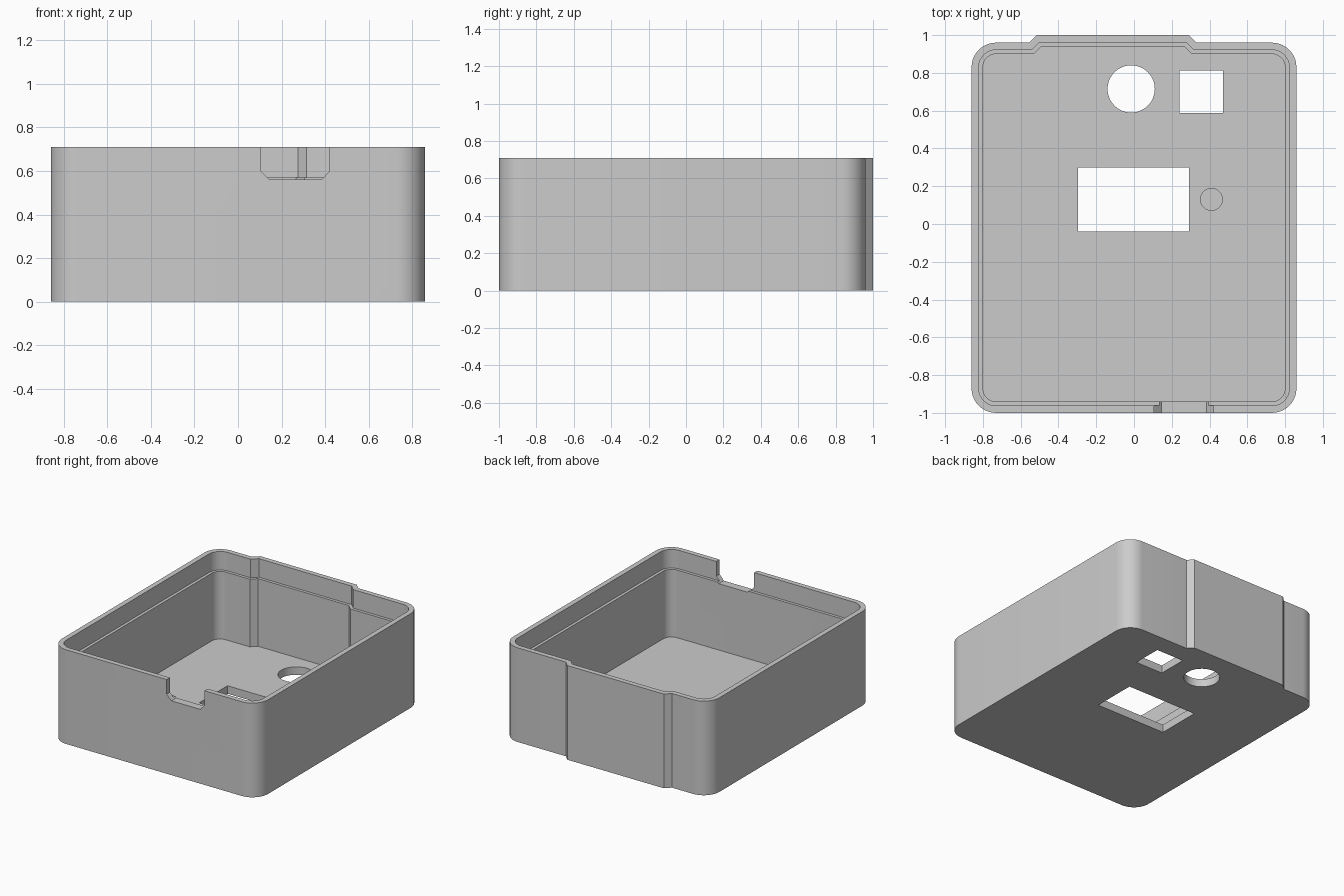
import bpy, bmesh, math

if "Cube" in bpy.data.objects:
    bpy.data.objects.remove(bpy.data.objects["Cube"])

HEIGHT, FLOOR, LEDGE = 0.71, 0.06, 0.57
RIM, WALL = 0.038, 0.06          # wall thickness above and below the ledge

grey = bpy.data.materials.new("plain grey")
grey.use_nodes = True
grey.diffuse_color = (0.6, 0.6, 0.6, 1)
grey.node_tree.nodes["Principled BSDF"].inputs["Base Color"].default_value = grey.diffuse_color


def outline(inset, radius=0.13, steps=10):
    """Rounded rectangle with a shallow bump-out on the back side."""
    points = []
    r = radius - inset
    corners = [(0.86, -1, 1, -1, -90), (0.86, 0.96, 1, 1, 0),
               (-0.86, 0.96, -1, 1, 90), (-0.86, -1, -1, -1, 180)]
    for x, y, sx, sy, start in corners:
        if sx < 0 < sy:          # bump-out between the two back corners
            s = 0.4 * inset
            points += [(0.33 - s, 0.96 - inset), (0.29 - s, 1 - inset),
                       (-0.515 + s, 1 - inset), (-0.555 + s, 0.96 - inset)]
        for k in range(steps + 1):
            a = math.radians(start + 90 * k / steps)
            points.append((x - sx * radius + r * math.cos(a),
                           y - sy * radius + r * math.sin(a)))
    return points


def make_object(name, bm):
    bmesh.ops.recalc_face_normals(bm, faces=bm.faces)
    mesh = bpy.data.meshes.new(name)
    bm.to_mesh(mesh)
    bm.free()
    mesh.materials.append(grey)
    obj = bpy.data.objects.new(name, mesh)
    bpy.context.collection.objects.link(obj)
    return obj


def loft(name, rings):
    """Join closed rings of equal length and cap both ends."""
    bm = bmesh.new()
    loops = [[bm.verts.new(p) for p in ring] for ring in rings]
    for a, b in zip(loops, loops[1:]):
        for i in range(len(a)):
            j = (i + 1) % len(a)
            bm.faces.new((a[i], a[j], b[j], b[i]))
    bm.faces.new(loops[0])
    bm.faces.new(loops[-1])
    return make_object(name, bm)


def upright(name, shape, z0, z1):
    return loft(name, [[(x, y, z) for x, y in shape] for z in (z0, z1)])


def rectangle(x0, x1, y0, y1):
    return [(x0, y0), (x1, y0), (x1, y1), (x0, y1)]


def circle(x, y, r, n=48):
    return [(x + r * math.cos(math.tau * k / n), y + r * math.sin(math.tau * k / n))
            for k in range(n)]


# Open box: outer wall, rim, stepped ledge, inner wall and floor
levels = [(0, 0), (0, HEIGHT), (RIM, HEIGHT), (RIM, LEDGE), (WALL, LEDGE), (WALL, FLOOR)]
box = loft("box_shell", [[(x, y, z) for x, y in outline(i)] for i, z in levels])

# Floor openings, shallow round recess and chamfered front notch
notch = [(0.105, 0.8), (0.105, 0.6), (0.145, 0.56), (0.385, 0.56), (0.42, 0.6), (0.42, 0.8)]
cutters = [
    upright("round_hole_cutter", circle(-0.015, 0.715, 0.125), -0.1, 0.2),
    upright("square_hole_cutter", rectangle(0.24, 0.47, 0.587, 0.812), -0.1, 0.2),
    upright("window_cutter", rectangle(-0.296, 0.291, -0.04, 0.298), -0.1, 0.2),
    upright("recess_cutter", circle(0.41, 0.13, 0.058), 0.03, 0.2),
    loft("notch_cutter", [[(x, y, z) for x, z in notch] for y in (-1.1, -0.9)]),
]
for cutter in cutters:
    cutter.hide_render = True
    mod = box.modifiers.new(cutter.name, "BOOLEAN")
    mod.operation, mod.solver, mod.object = "DIFFERENCE", "EXACT", cutter

# Apply the cuts, then smooth only the rounded corners
bpy.ops.object.select_all(action="DESELECT")
box.select_set(True)
bpy.context.view_layer.objects.active = box
for cutter in cutters:
    bpy.ops.object.modifier_apply(modifier=cutter.name)
    bpy.data.objects.remove(cutter)
bpy.ops.object.shade_smooth_by_angle(angle=math.radians(25))
